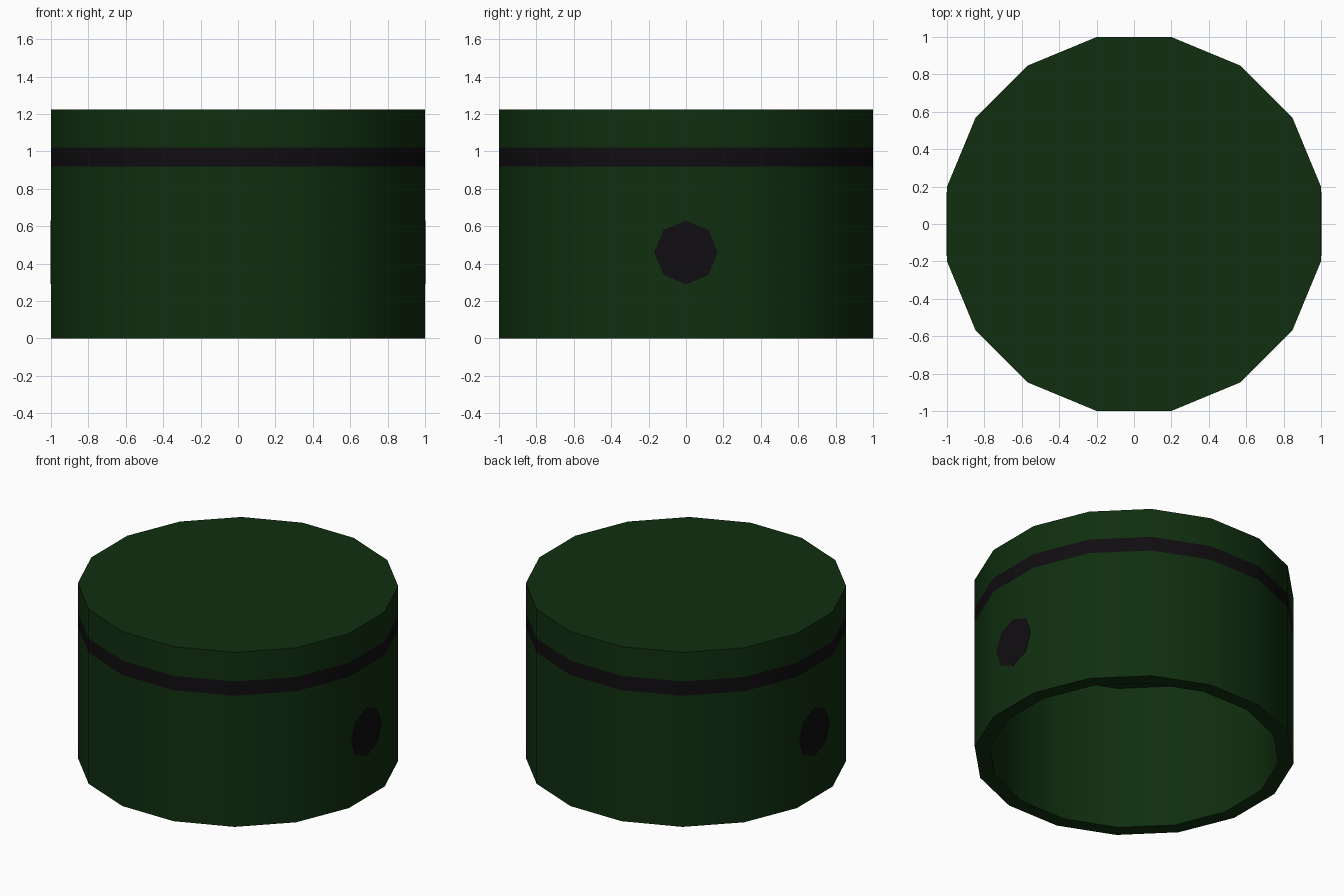
import bpy
import bmesh
import math
from mathutils import Matrix

cube = bpy.data.objects.get("Cube")
if cube:
    bpy.data.objects.remove(cube, do_unlink=True)

SIDES = 16
HEIGHT = 1.225
BAND_LOW, BAND_HIGH = 0.92, 1.02
INNER = 0.905


def make_material(name, colour):
    mat = bpy.data.materials.new(name)
    mat.use_nodes = True
    mat.diffuse_color = colour
    mat.node_tree.nodes["Principled BSDF"].inputs["Base Color"].default_value = colour
    return mat


green = make_material("dark green", (0.005, 0.028, 0.005, 1))
black = make_material("near black", (0.005, 0.004, 0.005, 1))


def add_object(name, bm, materials):
    mesh = bpy.data.meshes.new(name)
    bm.to_mesh(mesh)
    bm.free()
    obj = bpy.data.objects.new(name, mesh)
    bpy.context.collection.objects.link(obj)
    for mat in materials:
        mesh.materials.append(mat)
    return obj


# Cup body: rings from the inner ceiling, down the inside, up the outside
profile = [(INNER, BAND_HIGH), (INNER, 0), (1, 0),
           (1, BAND_LOW), (1, BAND_HIGH), (1, HEIGHT)]
bm = bmesh.new()
step = math.tau / SIDES
rings = []
for apothem, z in profile:
    r = apothem / math.cos(step / 2)
    rings.append([bm.verts.new((r * math.cos((i + 0.5) * step),
                                r * math.sin((i + 0.5) * step), z))
                  for i in range(SIDES)])
for lower, upper in zip(rings, rings[1:]):
    for i in range(SIDES):
        j = (i + 1) % SIDES
        bm.faces.new((lower[i], lower[j], upper[j], upper[i]))
bm.faces.new(rings[0])
bm.faces.new(rings[-1])
bmesh.ops.recalc_face_normals(bm, faces=bm.faces)

# Painted band around the outside
for face in bm.faces:
    z = face.calc_center_median().z
    outward = face.normal.dot(face.calc_center_median()) > 0.5
    if BAND_LOW < z < BAND_HIGH and outward and abs(face.normal.z) < 0.1:
        face.material_index = 1
body = add_object("cup_body", bm, [green, black])
bpy.ops.object.select_all(action="DESELECT")
body.select_set(True)
bpy.context.view_layer.objects.active = body
bpy.ops.object.shade_smooth_by_angle(angle=math.radians(30))

# Octagonal side spots, thin plates on the two side facets
for name, side in (("left_spot", 1), ("right_spot", -1)):
    bm = bmesh.new()
    bmesh.ops.create_cone(
        bm, cap_ends=True, segments=8, radius1=0.17, radius2=0.17, depth=0.004,
        matrix=Matrix.Translation((side, 0, 0.46)) @ Matrix.Rotation(math.pi / 2, 4, "Y"))
    add_object(name, bm, [black])
